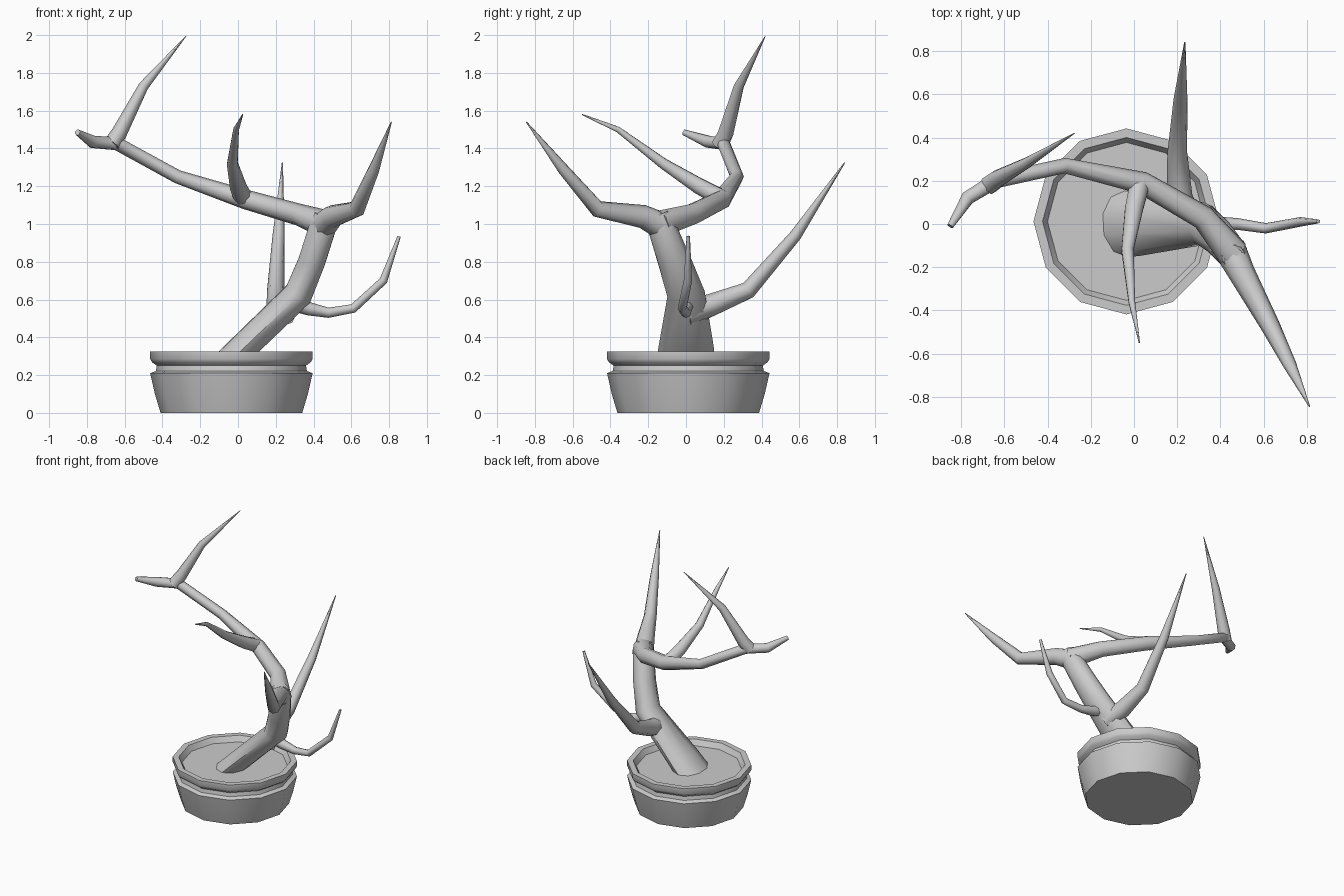
import bpy, bmesh, math
from mathutils import Vector

old = bpy.data.objects.get("Cube")
if old:
    bpy.data.objects.remove(old, do_unlink=True)

GREY = (0.6, 0.6, 0.6, 1)
grey = bpy.data.materials.new("plain grey")
grey.use_nodes = True
grey.diffuse_color = GREY
grey.node_tree.nodes["Principled BSDF"].inputs["Base Color"].default_value = GREY


def finish(name, bm, angle):
    bmesh.ops.recalc_face_normals(bm, faces=bm.faces)
    mesh = bpy.data.meshes.new(name)
    bm.to_mesh(mesh)
    bm.free()
    mesh.materials.append(grey)
    obj = bpy.data.objects.new(name, mesh)
    bpy.context.collection.objects.link(obj)
    bpy.ops.object.select_all(action="DESELECT")
    obj.select_set(True)
    bpy.context.view_layer.objects.active = obj
    bpy.ops.object.shade_smooth_by_angle(angle=math.radians(angle))
    return obj


def skin(bm, rings):
    """Join successive vertex rings and close both ends."""
    for a, b in zip(rings, rings[1:]):
        n = len(a)
        for i in range(n):
            j = (i + 1) % n
            bm.faces.new((a[i], a[j], b[j], b[i]))
    bm.faces.new(rings[0])
    bm.faces.new(rings[-1])


def limb(name, points, sides=8):
    """Tapered tube; each point is x, y, z, radius and optional flattening."""
    bm = bmesh.new()
    centres = [Vector(p[:3]) for p in points]
    side = Vector((0, 1, 0.05))
    rings = []
    for i, p in enumerate(points):
        before = centres[max(i - 1, 0)]
        after = centres[min(i + 1, len(points) - 1)]
        along = Vector((0, 0, 0))
        for d in (centres[i] - before, after - centres[i]):
            if d.length:
                along += d.normalized()
        along.normalize()
        side = (side - along * side.dot(along)).normalized()
        other = along.cross(side)
        flat = p[4] if len(p) > 4 else 1
        ring = []
        for k in range(sides):
            t = math.tau * k / sides
            ring.append(bm.verts.new(centres[i] + p[3] * (side * math.cos(t) + other * flat * math.sin(t))))
        rings.append(ring)
    skin(bm, rings)
    return finish(name, bm, 50)


# Pot with rim, neck and soil, turned from one profile
POT_X, POT_Y, SIDES = -0.035, 0.012, 12
profile = [(0.375, 0), (0.405, 0.1), (0.43, 0.21), (0.4, 0.222), (0.395, 0.25),
           (0.42, 0.268), (0.43, 0.285), (0.43, 0.325), (0.388, 0.325), (0.365, 0.285)]
bm = bmesh.new()
rings = []
for r, z in profile:
    rings.append([bm.verts.new((POT_X + r * math.cos(math.tau * k / SIDES),
                                POT_Y + r * math.sin(math.tau * k / SIDES), z))
                  for k in range(SIDES)])
skin(bm, rings)
finish("pot", bm, 40)

# Leaning trunk, wider across than deep at the root
limb("trunk", [(-0.12, 0, 0.2, 0.16, 0.5), (0.02, 0, 0.34, 0.148, 0.52),
               (0.32, 0, 0.63, 0.1, 0.8), (0.39, -0.06, 0.8, 0.088, 0.85),
               (0.45, -0.13, 0.99, 0.075), (0.46, -0.15, 1.055, 0.055)], 10)

# Long sweeping branch and its two offshoots
limb("long_branch", [(0.46, -0.14, 1.0, 0.075), (0.32, 0.03, 1.05, 0.058),
                     (0.04, 0.19, 1.13, 0.052), (-0.32, 0.27, 1.25, 0.036),
                     (-0.64, 0.2, 1.425, 0.036), (-0.77, 0.12, 1.435, 0.034),
                     (-0.85, -0.01, 1.485, 0.016)])
limb("upright_twig", [(-0.67, 0.18, 1.42, 0.045), (-0.63, 0.21, 1.48, 0.042),
                      (-0.5, 0.28, 1.73, 0.027), (-0.275, 0.42, 1.995, 0.002)])
limb("forward_twig", [(0.03, 0.2, 1.13, 0.05), (0.0, 0.07, 1.2, 0.045),
                      (-0.03, -0.12, 1.32, 0.03), (-0.01, -0.36, 1.5, 0.016),
                      (0.025, -0.55, 1.58, 0.003)])

# Front branch reaching up to the left
limb("front_branch", [(0.44, -0.11, 0.98, 0.075), (0.5, -0.23, 1.04, 0.062),
                      (0.63, -0.47, 1.08, 0.045), (0.72, -0.65, 1.29, 0.031),
                      (0.812, -0.845, 1.54, 0.003)])

# Back branch
limb("back_branch", [(0.24, 0.0, 0.53, 0.075), (0.21, 0.13, 0.57, 0.06),
                     (0.2, 0.33, 0.65, 0.046), (0.215, 0.58, 0.94, 0.032),
                     (0.235, 0.84, 1.325, 0.003)])

# Thin hooked side branch
limb("side_branch", [(0.3, 0, 0.58, 0.045), (0.38, 0, 0.55, 0.035),
                     (0.48, 0, 0.53, 0.027), (0.61, -0.02, 0.553, 0.024),
                     (0.77, 0.01, 0.7, 0.022), (0.853, 0.012, 0.935, 0.009)])
